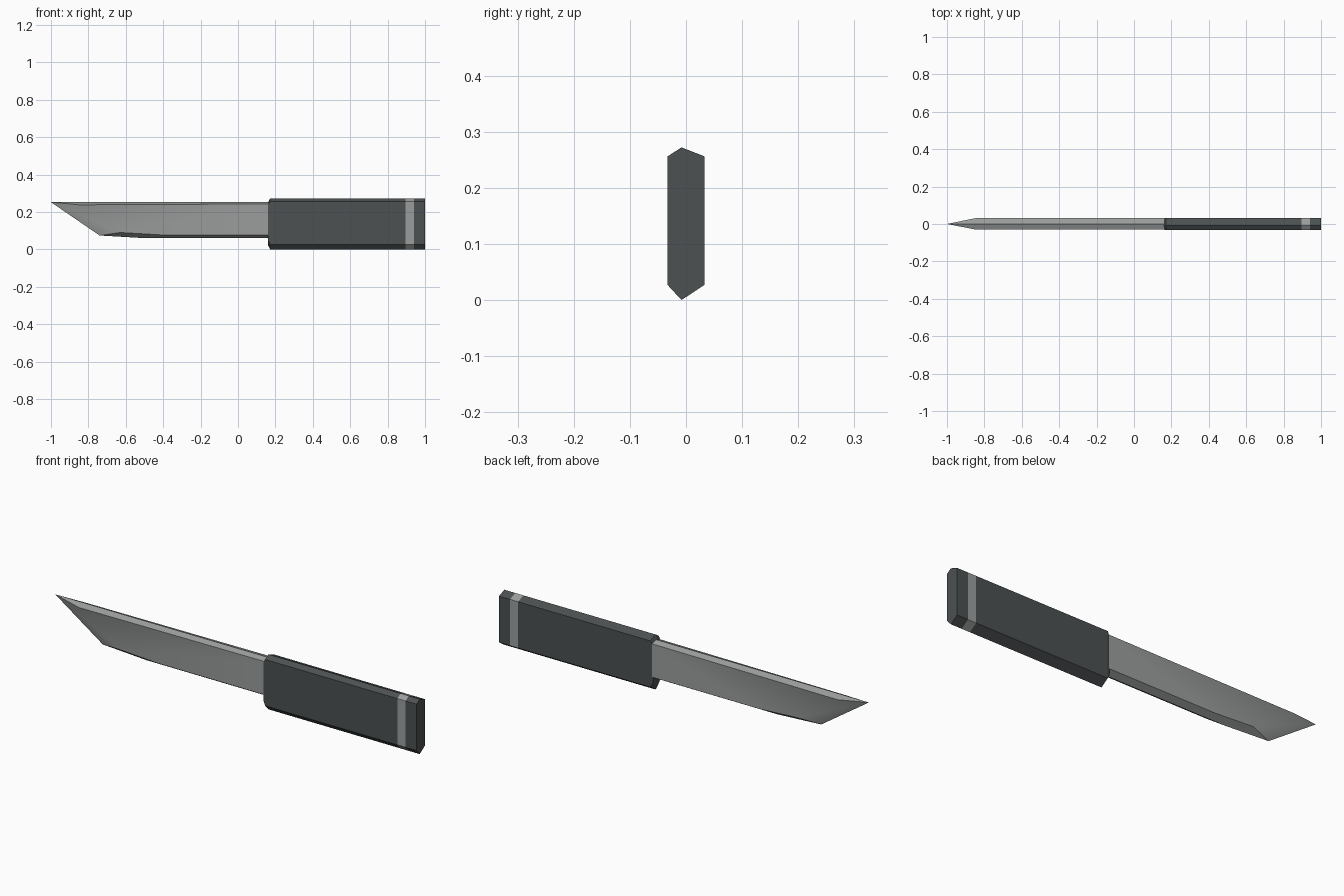
import bpy, bmesh
from mathutils import Vector

if "Cube" in bpy.data.objects:
    bpy.data.objects.remove(bpy.data.objects["Cube"])


def material(name, rgb):
    m = bpy.data.materials.new(name)
    m.diffuse_color = (*rgb, 1)
    m.use_nodes = True
    m.node_tree.nodes["Principled BSDF"].inputs["Base Color"].default_value = m.diffuse_color
    return m


steel = material("blade steel", (0.33, 0.34, 0.34))
dark = material("handle charcoal", (0.072, 0.082, 0.083))


def finish(name, bm, mats):
    bmesh.ops.recalc_face_normals(bm, faces=bm.faces)
    me = bpy.data.meshes.new(name)
    bm.to_mesh(me)
    bm.free()
    for m in mats:
        me.materials.append(m)
    ob = bpy.data.objects.new(name, me)
    bpy.context.collection.objects.link(ob)
    return ob


# Handle: six-sided section lofted along x, with a metal band near the butt
EDGE_Y = -0.008
section = [(EDGE_Y, 0.272), (0.033, 0.256), (0.033, 0.027),
           (EDGE_Y, 0.0), (-0.033, 0.027), (-0.033, 0.256)]
bm = bmesh.new()
rings = []
for x, inset in [(0.16, 0.022), (0.172, 0), (0.895, 0), (0.94, 0), (1.0, 0)]:
    ring = []
    for y, z in section:
        z += inset if z < 0.13 else -inset
        ring.append(bm.verts.new((x, y * (1 - inset * 4), z)))
    rings.append(ring)
for i, (a, b) in enumerate(zip(rings, rings[1:])):
    for k in range(6):
        n = (k + 1) % 6
        f = bm.faces.new((a[k], a[n], b[n], b[k]))
        f.material_index = 1 if i == 2 else 0
bm.faces.new(rings[0])
bm.faces.new(rings[-1])
finish("handle", bm, [dark, steel])

# Blade: central outline plus an inset flat on each side, joined by bevels
outline = [(-1.0, 0.252), (-0.74, 0.074), (-0.5, 0.06), (0.2, 0.06), (0.2, 0.252)]
flat = [(-0.85, 0.238), (-0.63, 0.09), (-0.42, 0.078), (0.2, 0.078), (0.2, 0.243)]
bm = bmesh.new()
rim = [bm.verts.new((x, 0, z)) for x, z in outline]
for side in (-0.029, 0.031):
    inner = [bm.verts.new((x, side, z)) for x, z in flat]
    bm.faces.new(inner)
    for k in range(5):
        n = (k + 1) % 5
        bm.faces.new((rim[k], rim[n], inner[n], inner[k]))
blade = finish("blade", bm, [steel])
bpy.context.view_layer.objects.active = blade
blade.select_set(True)
bpy.ops.object.shade_smooth_by_angle(angle=0.52)
